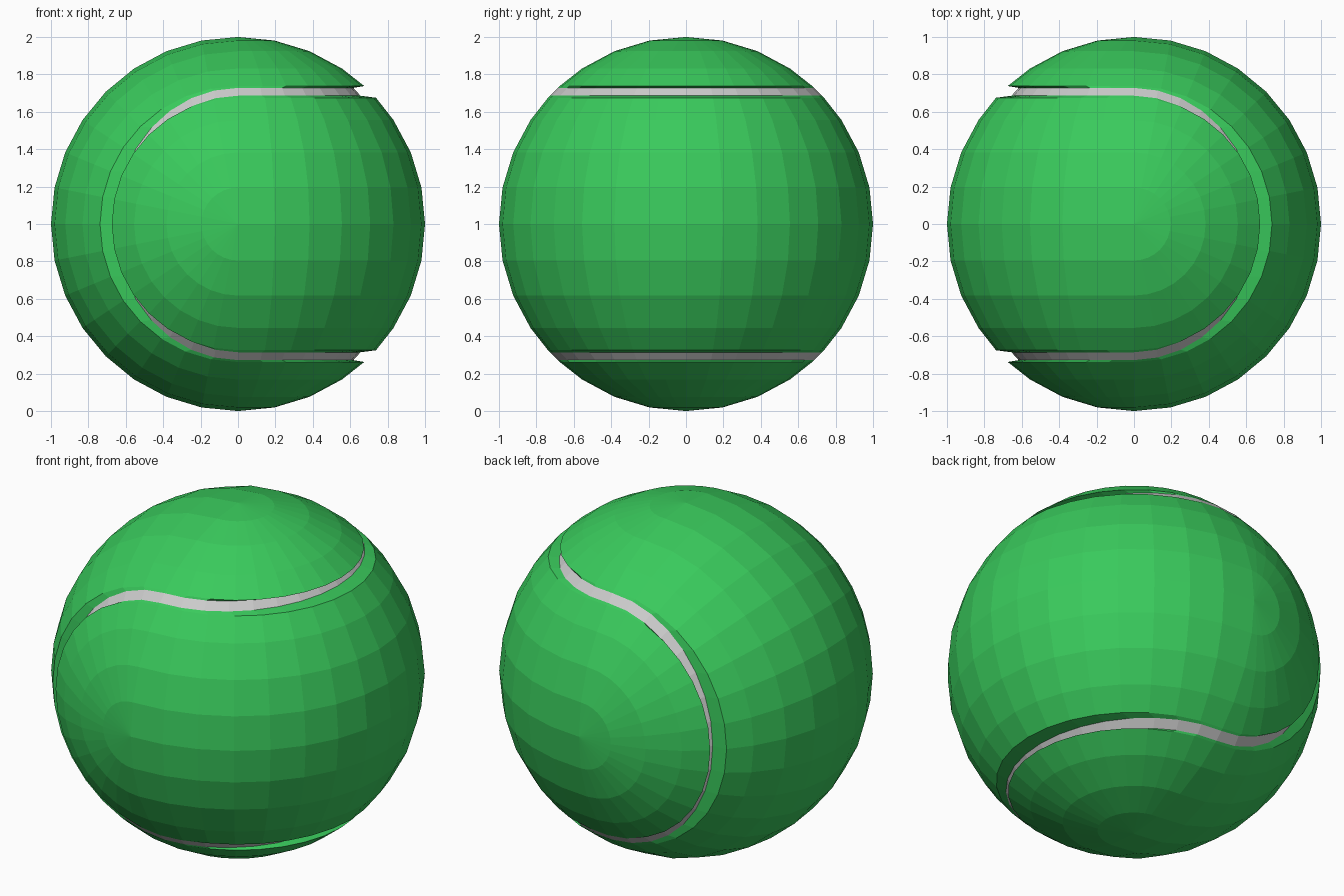
import bpy, bmesh
from math import sin, cos, radians, pi
from mathutils import Matrix

if "Cube" in bpy.data.objects:
    bpy.data.objects.remove(bpy.data.objects["Cube"])

EDGE = radians(42.45)            # half-width of each panel
FLOOR = radians(43.3)            # half-width at the groove floor
LATS = [radians(11.25 * i) for i in range(4)] + [EDGE]
N = 16                           # segments per half turn
DEPTH = 0.9                      # groove floor is the rim squeezed in x


def material(name, colour):
    m = bpy.data.materials.new(name)
    m.diffuse_color = (*colour, 1)
    m.use_nodes = True
    m.node_tree.nodes["Principled BSDF"].inputs["Base Color"].default_value = m.diffuse_color
    return m


def rim(angle, depth=1):
    """Closed seam loop: two half turns about z, two end caps about y."""
    r, h = cos(angle), sin(angle)
    t = [pi * i / N for i in range(N)]
    loop = ([(r * sin(a), -r * cos(a), h) for a in t]
            + [(-h * sin(a), r, h * cos(a)) for a in t]
            + [(r * sin(a), r * cos(a), -h) for a in t]
            + [(-h * sin(a), -r, -h * cos(a)) for a in t])
    return [(x * depth, y, z) for x, y, z in loop]


def skin(bm, rows, closed=False):
    """Quads between successive rows of points."""
    grid = [[bm.verts.new(p) for p in row] for row in rows]
    for a, b in zip(grid, grid[1:]):
        n = len(a)
        for i in range(n if closed else n - 1):
            j = (i + 1) % n
            bm.faces.new((a[i], a[j], b[j], b[i]))


def finish(bm, name, mat):
    bmesh.ops.remove_doubles(bm, verts=bm.verts, dist=1e-4)
    bmesh.ops.recalc_face_normals(bm, faces=bm.faces)
    if sum(f.normal.dot(f.calc_center_median()) for f in bm.faces) < 0:
        bmesh.ops.reverse_faces(bm, faces=bm.faces)
    me = bpy.data.meshes.new(name)
    bm.to_mesh(me)
    bm.free()
    me.materials.append(mat)
    ob = bpy.data.objects.new(name, me)
    ob.location.z = 1
    bpy.context.collection.objects.link(ob)
    return ob


def panel(name, mat, turn):
    bm = bmesh.new()
    arc = [pi * i / N for i in range(N + 1)]
    # band wrapping half way round
    lats = [-a for a in reversed(LATS[1:])] + LATS
    skin(bm, [[(cos(l) * sin(a), -cos(l) * cos(a), sin(l)) for a in arc] for l in lats])
    # rounded ends
    for s in (-1, 1):
        skin(bm, [[(-sin(l) * sin(a), s * cos(l), sin(l) * cos(a)) for a in arc] for l in LATS])
    # groove wall
    skin(bm, [rim(EDGE), rim(FLOOR, DEPTH)], closed=True)
    bm.transform(turn)
    return finish(bm, name, mat)


green = material("felt_green", (0.041, 0.59, 0.107))
grey = material("seam_grey", (0.8, 0.8, 0.8))

# second panel is the first one turned to interlock
panel("right_panel", green, Matrix.Identity(4))
panel("left_panel", green, Matrix(((-1, 0, 0, 0), (0, 0, 1, 0), (0, 1, 0, 0), (0, 0, 0, 1))))

# seam strip on the groove floor
bm = bmesh.new()
skin(bm, [rim(FLOOR, DEPTH), rim(pi / 2 - FLOOR, DEPTH)], closed=True)
finish(bm, "seam", grey)
